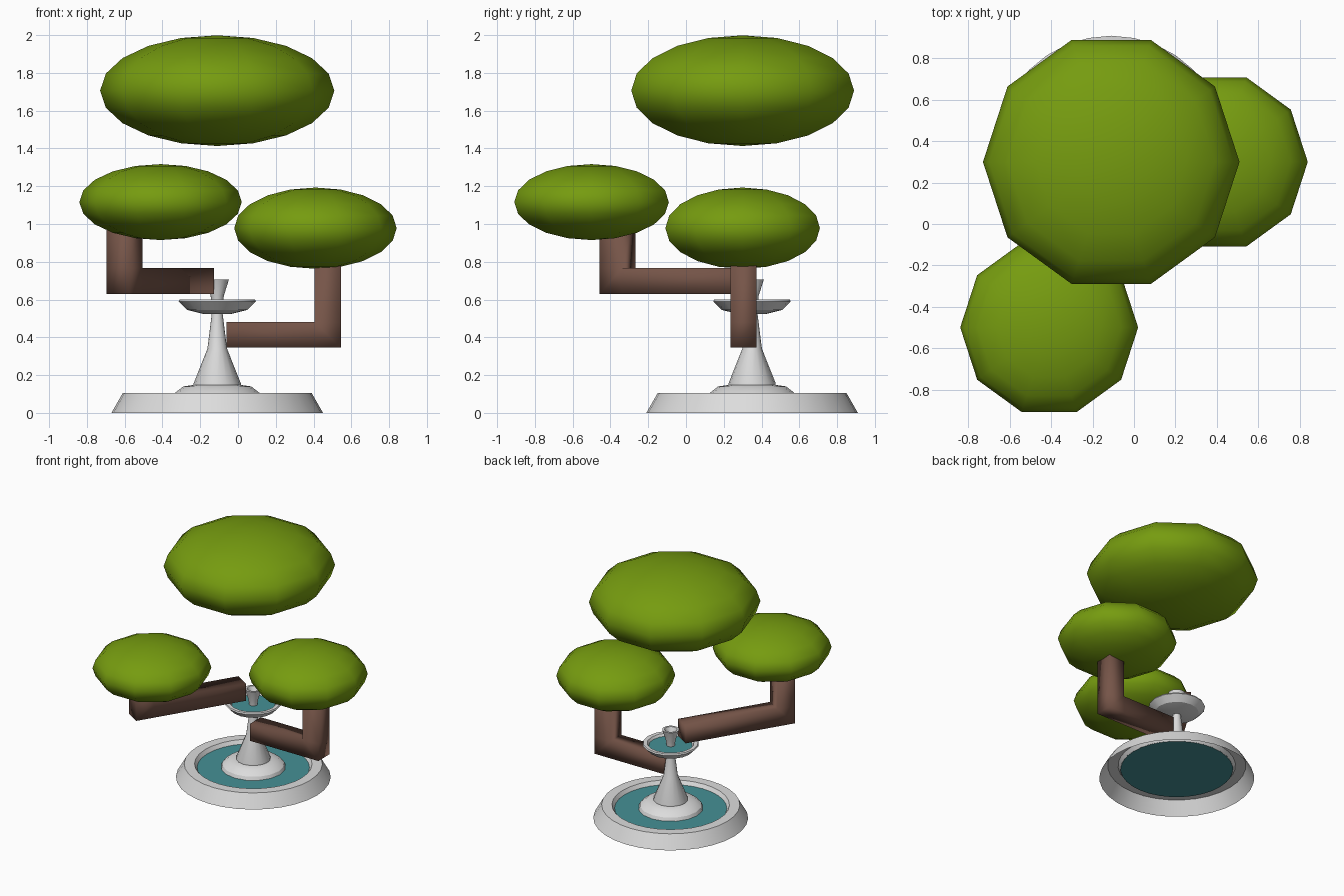
import bpy, bmesh, math
from mathutils import Matrix, Vector

if "Cube" in bpy.data.objects:
    bpy.data.objects.remove(bpy.data.objects["Cube"], do_unlink=True)


def material(name, color):
    m = bpy.data.materials.new(name)
    m.use_nodes = True
    m.diffuse_color = (*color, 1)
    bsdf = next(n for n in m.node_tree.nodes if n.type == 'BSDF_PRINCIPLED')
    bsdf.inputs["Base Color"].default_value = (*color, 1)
    return m


GREEN = material("leaf green", (0.18, 0.33, 0.005))
BROWN = material("bark brown", (0.18, 0.09, 0.065))
STONE = material("pale stone", (0.72, 0.72, 0.72))
WATER = material("water teal", (0.06, 0.28, 0.30))


def finish(bm, name, mat, angle=None):
    """Turn a bmesh into a shaded object."""
    bmesh.ops.remove_doubles(bm, verts=bm.verts[:], dist=1e-5)
    bmesh.ops.recalc_face_normals(bm, faces=bm.faces[:])
    me = bpy.data.meshes.new(name)
    bm.to_mesh(me)
    bm.free()
    me.materials.append(mat)
    ob = bpy.data.objects.new(name, me)
    bpy.context.collection.objects.link(ob)
    bpy.ops.object.select_all(action='DESELECT')
    ob.select_set(True)
    bpy.context.view_layer.objects.active = ob
    if angle is None:
        bpy.ops.object.shade_smooth()
    else:
        bpy.ops.object.shade_smooth_by_angle(angle=math.radians(angle))
    return ob


def lathe(name, profile, centre, mat, sides, angle=None):
    """Spin a (radius, height) profile about a vertical axis."""
    bm = bmesh.new()
    verts = [bm.verts.new((r, 0, z)) for r, z in profile]
    edges = [bm.edges.new(pair) for pair in zip(verts, verts[1:])]
    bmesh.ops.spin(bm, geom=verts + edges, cent=(0, 0, 0), axis=(0, 0, 1),
                   angle=math.tau, steps=sides, use_duplicate=False)
    bmesh.ops.translate(bm, verts=bm.verts[:], vec=centre)
    return finish(bm, name, mat, angle)


def foliage(name, centre, radius, height):
    arc = [math.pi * i / 10 for i in range(11)]
    lathe(name, [(radius * math.sin(a), height * math.cos(a)) for a in arc],
          centre, GREEN, 10)


def branch(name, elbow, heading, length, low, high, top, width=0.138):
    """Square L-shaped limb: runs level from the elbow, then stands up at it."""
    h = width / 2
    outline = [(-h, low), (h, low), (length, low), (length, high),
               (h, high), (h, top), (-h, top), (-h, high)]
    bm = bmesh.new()
    v = [bm.verts.new((x, -h, z)) for x, z in outline]
    faces = [bm.faces.new([v[i] for i in quad])
             for quad in ((0, 1, 4, 7), (1, 2, 3, 4), (7, 4, 5, 6))]
    ext = bmesh.ops.extrude_face_region(bm, geom=faces, use_keep_orig=True)
    bmesh.ops.translate(bm, vec=(0, width, 0), verts=[
        g for g in ext["geom"] if isinstance(g, bmesh.types.BMVert)])
    bm.transform(Matrix.Translation(Vector((*elbow, 0)))
                 @ Matrix.Rotation(math.radians(heading), 4, 'Z'))
    finish(bm, name, BROWN)


# Tree crowns
foliage("top_foliage", (-0.11, 0.30, 1.706), 0.62, 0.293)
foliage("right_foliage", (-0.41, -0.50, 1.116), 0.43, 0.201)
foliage("left_foliage", (0.41, 0.30, 0.978), 0.43, 0.215)

# Branches
branch("right_branch", (-0.60, -0.362), 58.5, 0.795, 0.63, 0.767, 1.05)
branch("left_branch", (0.475, 0.305), 180, 0.535, 0.345, 0.48, 0.90)

# Fountain
AXIS = (-0.11, 0.35, 0)
lathe("basin", [(0.56, 0), (0.50, 0.105), (0.425, 0.105), (0.405, 0.074)],
      AXIS, STONE, 32, 30)
lathe("basin_water", [(0.407, 0.076), (0, 0.076)], AXIS, WATER, 32, 30)
lathe("pedestal", [(0.235, 0.08), (0.225, 0.105), (0.18, 0.14), (0.125, 0.148),
                   (0.125, 0.156), (0.052, 0.34), (0.028, 0.53)],
      AXIS, STONE, 16, 30)
lathe("bowl", [(0, 0.523), (0.07, 0.523), (0.16, 0.545), (0.205, 0.59),
               (0.20, 0.60), (0.17, 0.598), (0.155, 0.575)],
      AXIS, STONE, 16, 30)
lathe("bowl_water", [(0.16, 0.58), (0, 0.58)], AXIS, WATER, 16, 30)
lathe("spout", [(0.03, 0.57), (0.035, 0.62), (0.062, 0.706), (0.045, 0.706),
                (0.025, 0.66), (0, 0.66)], AXIS, STONE, 16, 30)
